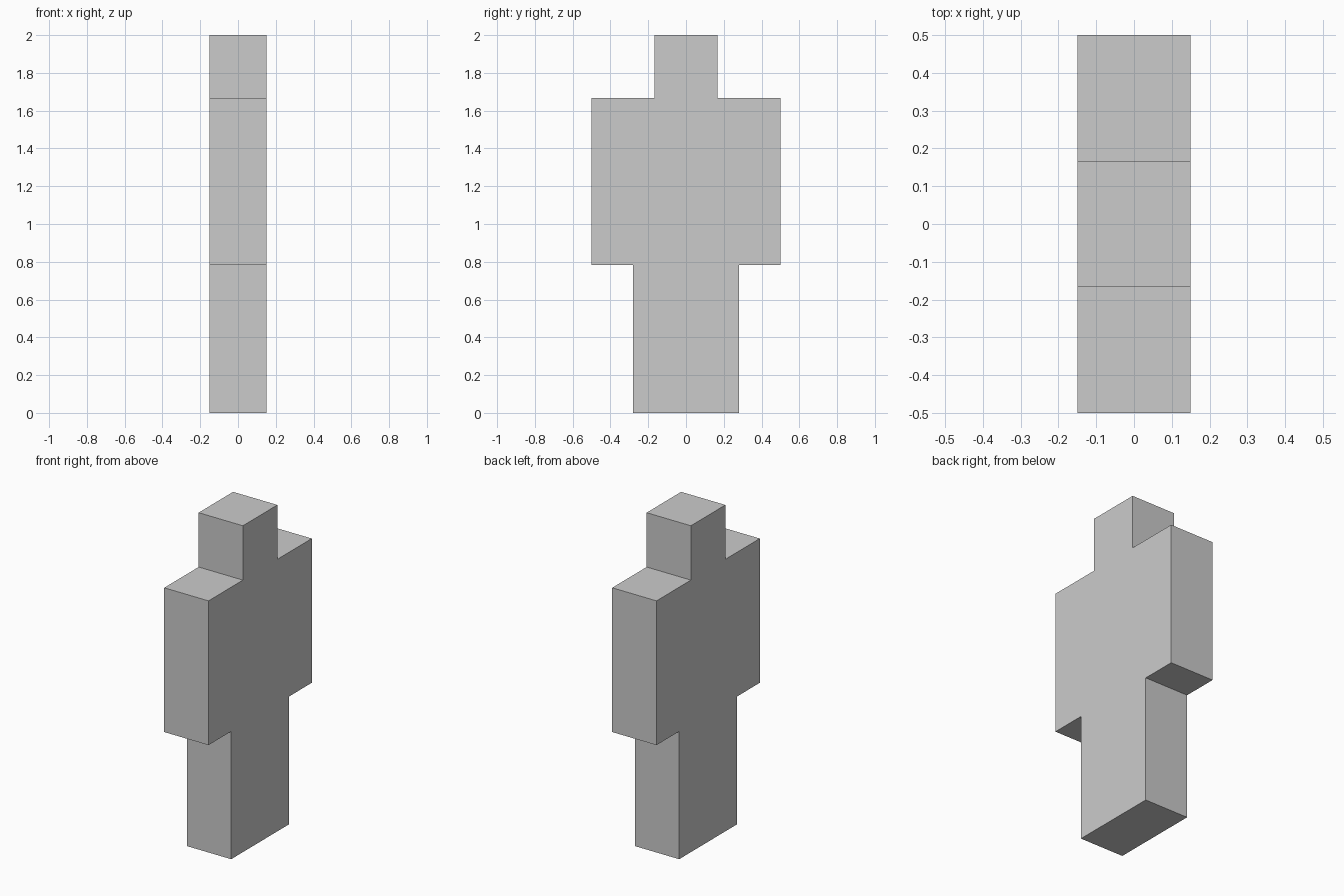
import bpy
import bmesh

if "Cube" in bpy.data.objects:
    bpy.data.objects.remove(bpy.data.objects["Cube"])

DEPTH = 0.30

# Half outline of the figure as (y, z), from the feet up to the head
half = [(0.28, 0.0), (0.28, 0.783), (0.5, 0.783), (0.5, 1.667),
        (0.167, 1.667), (0.167, 2.0)]
outline = half + [(-y, z) for y, z in reversed(half)]

# One flat silhouette, extruded through its thickness along x
bm = bmesh.new()
face = bm.faces.new([bm.verts.new((-DEPTH / 2, y, z)) for y, z in outline])
extruded = bmesh.ops.extrude_face_region(bm, geom=[face], use_keep_orig=True)
moved = [v for v in extruded["geom"] if isinstance(v, bmesh.types.BMVert)]
bmesh.ops.translate(bm, verts=moved, vec=(DEPTH, 0, 0))
bmesh.ops.recalc_face_normals(bm, faces=bm.faces[:])

mesh = bpy.data.meshes.new("figure_body")
bm.to_mesh(mesh)
bm.free()
bpy.context.collection.objects.link(bpy.data.objects.new("figure_body", mesh))
